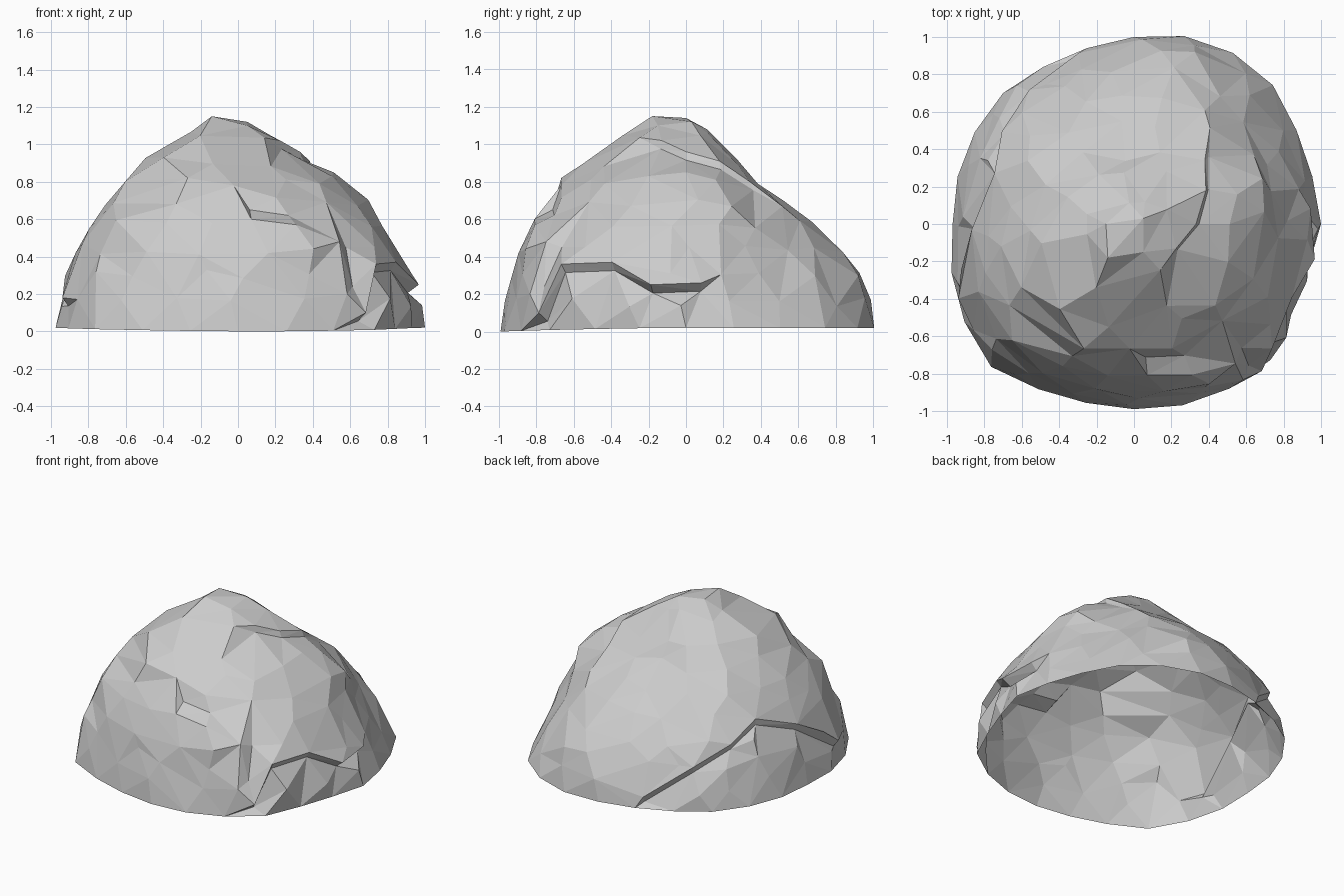
import bpy
import math
import random
from mathutils import Vector
from mathutils.geometry import delaunay_2d_cdt

random.seed(7)

cube = bpy.data.objects.get("Cube")
if cube:
    bpy.data.objects.remove(cube, do_unlink=True)

# Contours of the boulder: height -> radius (in hundredths) at sixteen even bearings
CONTOURS = {
    0.02: (100, 98, 105, 106, 100, 96, 99, 98, 97, 103, 108, 99, 99, 101, 103, 94),
    0.25: (96, 89, 94, 101, 95, 91, 94, 93, 92, 100, 103, 94, 95, 96, 106, 99),
    0.50: (80, 74, 75, 84, 78, 77, 82, 82, 82, 89, 95, 87, 85, 92, 91, 83),
    0.70: (71, 71, 65, 55, 51, 55, 63, 64, 65, 76, 83, 76, 72, 71, 70, 69),
    0.82: (54, 54, 47, 36, 33, 37, 46, 49, 54, 65, 72, 70, 60, 54, 56, 54),
    0.92: (38, 42, 35, 27, 25, 28, 33, 37, 45, 58, 62, 56, 49, 43, 39, 36),
    1.06: (21, 18, 15, 12, 12, 13, 16, 19, 24, 30, 36, 36, 34, 28, 23, 21),
}
LEVELS = list(CONTOURS)
TOP = 1.2


def lerp(a, b, t):
    return a + (b - a) * t


def contour_radius(row, bearing):
    """Radius of one contour at a bearing in degrees."""
    step = (bearing % 360) / 360 * len(row)
    i = int(step) % len(row)
    return lerp(row[i], row[(i + 1) % len(row)], step - int(step)) / 100


def surface_point(bearing, z, push=0.0):
    """Point on the rock at a bearing and height, pushed in or out."""
    k = 0
    while k < len(LEVELS) - 2 and z > LEVELS[k + 1]:
        k += 1
    low, high = LEVELS[k], LEVELS[k + 1]
    r = lerp(contour_radius(CONTOURS[low], bearing),
             contour_radius(CONTOURS[high], bearing), (z - low) / (high - low)) + push
    a = math.radians(bearing)
    return Vector((r * math.cos(a), r * math.sin(a), z))


def flat_point(bearing, z):
    """The rock unrolled to a disc, with the summit in the middle."""
    a = math.radians(bearing)
    return Vector((math.cos(a), math.sin(a))) * (TOP - z)


flat, solid, edges = [], [], []


def add_point(bearing, z, push=0.0):
    flat.append(flat_point(bearing, z))
    solid.append(surface_point(bearing, z, push))
    return len(flat) - 1


def add_line(points, push, drop=0.0):
    """Chain of connected crease points."""
    ids = [add_point(b, z - drop, push) for b, z in points]
    edges.extend(zip(ids, ids[1:]))


# Overhanging ledges: an outer lip with an undercut just below it
LEDGES = [
    ([(311, 0.1), (318, 0.36), (335, 0.37), (349, 0.25), (365, 0.26)], 0.01, -0.05),
    ([(108, 0.1), (128, 0.31), (145, 0.43), (160, 0.54), (182, 0.42), (203, 0.18)], 0.01, -0.03),
    ([(330, 1.02), (360, 0.96), (385, 0.91), (402, 0.8)], 0.0, -0.04),
]
for path, lip, undercut in LEDGES:
    add_line(path, lip)
    add_line(path, undercut, 0.045)

# Front brow with a narrow bench above it
BROW = [(248, 0.82), (268, 0.78), (275, 0.6), (291, 0.57)]
add_line(BROW, 0.02)
add_line(BROW[2:], -0.04, -0.05)

# Upper edge of the side block
add_line([(315, 0.79), (338, 0.83), (360, 0.85), (376, 0.81)], 0.02)

# Crevice at the front corner
add_line([(306, 0.48), (305, 0.2)], 0.0)
add_line([(311, 0.45), (309, 0.24)], -0.06)
creases = list(flat)

# Summit points
SUMMIT = (
    ((-0.03, -0.04), (-0.14, -0.18, 1.15)),
    ((-0.04, 0.04), (-0.15, 0.0, 1.14)),
    ((0.05, 0.04), (0.05, 0.03, 1.12)),
    ((0.04, -0.05), (0.05, -0.15, 1.1)),
)
for spot, place in SUMMIT:
    flat.append(Vector(spot))
    solid.append(Vector(place))

# Foot ring
FOOT = 24
for i in range(FOOT):
    n = add_point(i * 360 / FOOT, 0.02)
    solid[n].z = 0.02 - 0.02 * max(0, math.cos(math.radians(i * 360 / FOOT - 275))) ** 2

# Scattered facet corners, fewer towards the summit
RINGS = ((0.16, 20), (0.3, 19), (0.44, 18), (0.57, 17), (0.69, 15), (0.8, 13), (0.9, 11), (1.05, 8))
for row, (height, count) in enumerate(RINGS):
    for i in range(count):
        bearing = (i + 0.5 * (row % 2) + random.uniform(-0.25, 0.25)) * 360 / count
        z = height + random.uniform(-0.03, 0.03)
        spot = flat_point(bearing, z)
        if min((spot - c).length for c in creases) > 0.075:
            add_point(bearing, z, random.uniform(-0.01, 0.015))

# Triangulate the disc, then lift it into the open-bottomed shell
spots, _, faces, origins, _, _ = delaunay_2d_cdt(flat, edges, [], 0, 1e-5)
verts = []
for spot, origin in zip(spots, origins):
    if origin:
        verts.append(solid[origin[0]])
    else:
        verts.append(surface_point(math.degrees(math.atan2(spot.y, spot.x)), TOP - spot.length))

mesh = bpy.data.meshes.new("boulder")
mesh.from_pydata(verts, [], faces)
mesh.update()
boulder = bpy.data.objects.new("boulder", mesh)
bpy.context.collection.objects.link(boulder)

# Plain stone colour
stone = bpy.data.materials.new("stone grey")
stone.use_nodes = True
colour = (0.6, 0.6, 0.6, 1)
stone.diffuse_color = colour
stone.node_tree.nodes["Principled BSDF"].inputs["Base Color"].default_value = colour
mesh.materials.append(stone)
